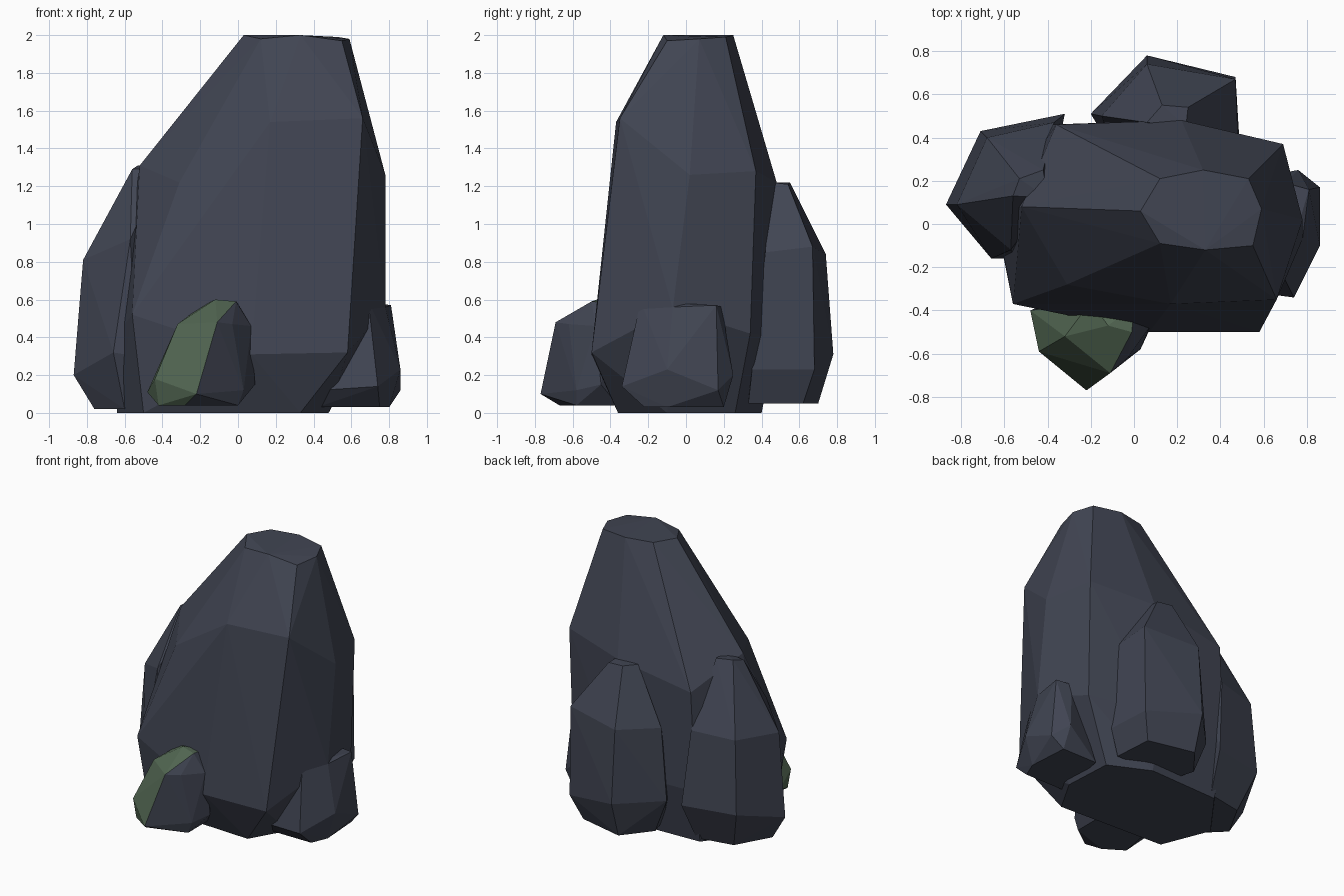
import bpy
import bmesh
from mathutils import Vector


def material(name, rgb):
    m = bpy.data.materials.new(name)
    m.diffuse_color = (*rgb, 1)
    return m


STONE = material("slate stone", (0.052, 0.059, 0.085))
MOSS = material("moss green", (0.085, 0.135, 0.085))


def rock(name, *rings, moss_dir=None):
    """Flat-faced boulder: the hull around a few rough horizontal rings."""
    bm = bmesh.new()
    for ring in rings:
        for p in ring:
            bm.verts.new(p)
    res = bmesh.ops.convex_hull(bm, input=bm.verts)
    loose = [v for v in bm.verts if not v.link_faces]
    bmesh.ops.delete(bm, geom=loose, context='VERTS')
    # merge nearly coplanar triangles into broad facets
    bmesh.ops.dissolve_limit(bm, angle_limit=0.035, verts=bm.verts, edges=bm.edges)
    bmesh.ops.recalc_face_normals(bm, faces=bm.faces)
    bm.normal_update()
    if moss_dir:
        d = Vector(moss_dir).normalized()
        for f in bm.faces:
            f.material_index = int(f.normal.dot(d) > 0.2)
    me = bpy.data.meshes.new(name)
    bm.to_mesh(me)
    bm.free()
    me.materials.append(STONE)
    me.materials.append(MOSS)
    ob = bpy.data.objects.new(name, me)
    bpy.context.collection.objects.link(ob)
    return ob


# Tall central boulder: base, belly, shoulder, flat top
rock("main_boulder",
     [(-.64, .03, 0), (-.50, -.32, 0), (-.05, -.34, 0), (.33, -.36, 0),
      (.48, -.1, 0), (.46, .26, 0), (.17, .40, 0), (-.38, .38, 0)],
     [(-.64, .05, .42), (-.56, -.37, .52), (.07, -.50, .31), (.58, -.50, .32),
      (.78, -.07, .55), (.68, .34, .42), (.2, .48, .4), (-.4, .46, .4)],
     [(-.52, .08, 1.31), (-.31, -.28, 1.22), (.17, -.37, 1.54), (.66, -.35, 1.56),
      (.78, .02, 1.26), (.69, .37, 1.28), (.22, .48, 1.22), (-.36, .46, 1.12)],
     [(.03, .06, 2), (.12, -.09, 1.98), (.33, -.12, 2), (.55, -.10, 1.97),
      (.59, .07, 1.98), (.53, .21, 1.99), (.32, .25, 2), (.12, .21, 2)])

# Leaning boulder on the left
rock("left_boulder",
     [(-.76, .08, .02), (-.60, -.08, .02), (-.62, .33, .02), (-.35, .38, .02)],
     [(-.87, .09, .2), (-.66, -.16, .32), (-.54, -.16, .3), (-.71, .43, .3), (-.32, .51, .3)],
     [(-.82, .09, .81), (-.57, -.12, .92), (-.68, .40, .83), (-.37, .47, .85)],
     [(-.56, .13, 1.29), (-.53, .21, 1.31), (-.42, .25, 1.31), (-.40, .12, 1.30)])

# Boulder at the back
rock("back_boulder",
     [(-.1, .50, .05), (.06, .70, .05), (.40, .62, .05), (.42, .33, .05), (-.05, .33, .05)],
     [(-.2, .51, .3), (.06, .78, .31), (.47, .68, .23), (.49, .35, .23), (-.1, .34, .25)],
     [(-.15, .50, .82), (.06, .74, .84), (.47, .67, .88), (.48, .42, .85)],
     [(.06, .47, 1.22), (.13, .55, 1.22), (.25, .54, 1.21), (.24, .45, 1.22)])

# Small rock on the right
rock("right_rock",
     [(.42, -.22, .03), (.75, -.22, .03), (.80, -.1, .03), (.78, .20, .03), (.5, .2, .03)],
     [(.44, -.30, .12), (.74, -.34, .14), (.86, -.10, .23), (.86, .17, .12), (.76, .25, .2)],
     [(.69, -.24, .59), (.78, -.07, .56), (.81, .16, .57), (.70, .19, .56), (.6, -.1, .56)])

# Small mossy rock at the front
rock("mossy_rock",
     [(-.42, -.58, .04), (-.28, -.67, .04), (0, -.58, .04), (0, -.36, .04), (-.38, -.36, .04)],
     [(-.48, -.40, .11), (-.44, -.59, .18), (-.22, -.77, .10), (.03, -.58, .12), (.09, -.45, .15)],
     [(-.32, -.52, .47), (-.11, -.69, .48), (-.03, -.62, .47), (.07, -.48, .46)],
     [(-.12, -.47, .6), (-.01, -.50, .59), (0, -.38, .58), (-.2, -.36, .56)],
     moss_dir=(-.8, -.4, .4))
